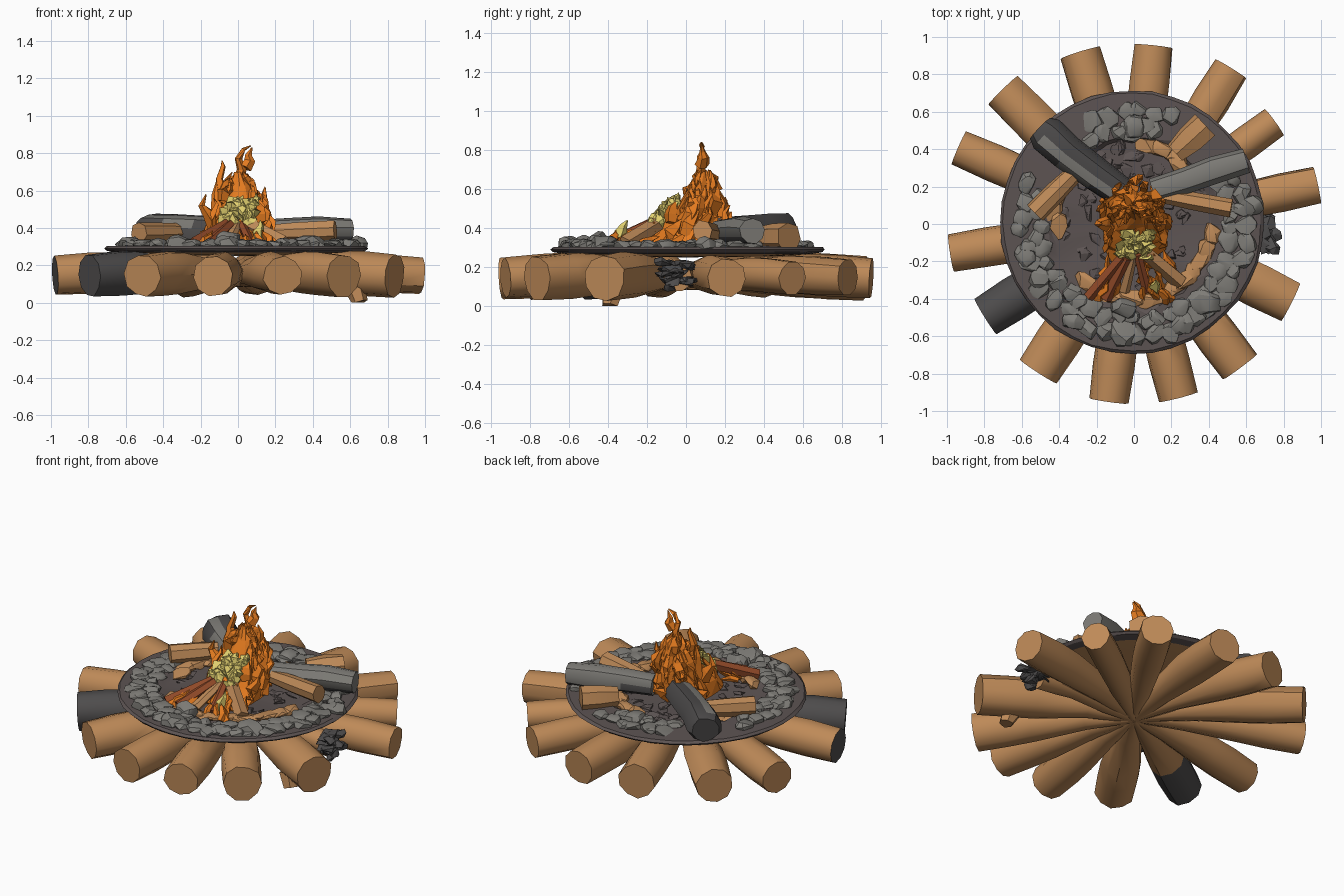
import bpy, bmesh, math, random
from mathutils import Vector

if "Cube" in bpy.data.objects:
    bpy.data.objects.remove(bpy.data.objects["Cube"])

random.seed(7)
R = random.uniform


def material(name, r, g, b):
    m = bpy.data.materials.new(name)
    lin = [((c / 255 + 0.055) / 1.055) ** 2.4 for c in (r, g, b)]
    m.diffuse_color = (*lin, 1)
    m.use_nodes = True
    m.node_tree.nodes["Principled BSDF"].inputs["Base Color"].default_value = m.diffuse_color
    return m


WOOD = material("wood", 190, 138, 88)
RED = material("ember_wood", 150, 76, 42)
CHAR = material("charcoal", 78, 76, 76)
ASH = material("ash", 92, 83, 82)
STONE = material("stone", 126, 124, 119)
FLAME = material("flame_orange", 230, 124, 32)
YELLOW = material("flame_yellow", 228, 210, 112)


def finish(name, bm, *mats, smooth=0):
    bmesh.ops.recalc_face_normals(bm, faces=bm.faces)
    me = bpy.data.meshes.new(name)
    bm.to_mesh(me)
    bm.free()
    ob = bpy.data.objects.new(name, me)
    bpy.context.collection.objects.link(ob)
    for m in mats:
        me.materials.append(m)
    if smooth:
        me.shade_smooth()
        me.set_sharp_from_angle(angle=math.radians(smooth))
    return ob


def tube(bm, path, radii, sides=9, jitter=0.0):
    """Faceted capped tube through path."""
    path = [Vector(p) for p in path]
    rings, phase = [], R(0, 6)
    wob = [1 + R(-jitter, jitter) for _ in range(sides)]
    for i, (p, r) in enumerate(zip(path, radii)):
        d = (path[min(i + 1, len(path) - 1)] - path[max(i - 1, 0)]).normalized()
        ref = Vector((0, 0, 1)) if abs(d.z) < 0.8 else Vector((0, 1, 0))
        u = d.cross(ref).normalized()
        v = u.cross(d)
        ring = []
        for k in range(sides):
            a = phase + 2 * math.pi * k / sides
            rr = r * wob[k] * (1 + R(-jitter, jitter) * 0.5)
            ring.append(bm.verts.new(p + (u * math.cos(a) + v * math.sin(a)) * rr))
        rings.append(ring)
    for a, b in zip(rings, rings[1:]):
        for k in range(sides):
            j = (k + 1) % sides
            bm.faces.new((a[k], a[j], b[j], b[k]))
    bm.faces.new(rings[0])
    bm.faces.new(rings[-1])


def rock(bm, c, size, turn=0.0, n=16):
    """Angular stone: convex hull of random points on a squashed ball."""
    vs = []
    for _ in range(n):
        p = Vector((R(-1, 1), R(-1, 1), R(-1, 1))).normalized()
        x, y = p.x * size[0], p.y * size[1]
        vs.append(bm.verts.new((c[0] + x * math.cos(turn) - y * math.sin(turn),
                                c[1] + x * math.sin(turn) + y * math.cos(turn),
                                c[2] + p.z * size[2])))
    res = bmesh.ops.convex_hull(bm, input=vs)
    junk = set(res["geom_interior"]) | set(res["geom_unused"])
    bmesh.ops.delete(bm, geom=[g for g in junk if isinstance(g, bmesh.types.BMVert)], context='VERTS')


def polar(r, deg, z):
    return (r * math.cos(math.radians(deg)), r * math.sin(math.radians(deg)), z)


# Radial base logs: angle, length, end radius
logs = [(12, 1.0, .107), (36, .927, .088), (58, .977, .105), (84, .955, .11), (107.3, .96, .115),
        (134.6, 1.0, .115), (156.5, 1.02, .108), (189, .99, .112), (212, .935, .118),
        (237, .94, .118), (262, .955, .114), (284.5, .955, .112), (306.5, .95, .118),
        (333.5, .935, .12), (357, .7, .07)]
for i, (ang, ln, rad) in enumerate(logs):
    bm = bmesh.new()
    tube(bm, [polar(.0, ang, .125), polar(.3 * ln, ang, .16), polar(.64 * ln, ang, .165),
              polar(.8 * ln, ang, .157), polar(ln, ang, .145)],
         [.04, .076, rad * .97, rad, rad * .96], 10, .05)
    for f in bm.faces:
        c = f.calc_center_median()
        r = math.hypot(c.x, c.y)
        if (ang == 212 and r > .66) or (ang == 189 and r > .95):
            f.material_index = 1
    finish(f"base_log_{i + 1}", bm, WOOD, CHAR, smooth=46)

# Broken chip under one log, reaching the ground
bm = bmesh.new()
tube(bm, [(.62, -.37, .09), (.65, -.39, .0)], [.06, .045], 6)
for v in bm.verts:
    v.co.z = max(v.co.z, 0)
finish("log_chip", bm, WOOD)

# Burnt-out end of the short log
bm = bmesh.new()
for _ in range(26):
    rock(bm, (R(.67, .74), R(-.13, .02), R(.1, .23)), (R(.04, .06), R(.04, .07), R(.018, .035)), R(0, 3), 12)
finish("burnt_log_end", bm, CHAR)

# Fire bed: ash plate with a raised rim, wooden underneath
bm = bmesh.new()
prof = [(.0, .25), (.45, .255), (.64, .268), (.69, .277), (.705, .29), (.69, .303), (.47, .31), (.43, .286), (.0, .28)]
N = 40
rows = []
for r, z in prof:
    if r == 0:
        rows.append([bm.verts.new((-.01, .01, z))] * N)
    else:
        w = .03 if .42 < r < .5 and z > .27 else .004
        ring = []
        for k in range(N):
            q, a = r + R(-w, w), k * math.tau / N
            ring.append(bm.verts.new((-.01 + q * math.cos(a), .01 + q * math.sin(a), z)))
        rows.append(ring)
for i, (a, b) in enumerate(zip(rows, rows[1:])):
    for k in range(N):
        j = (k + 1) % N
        f = bm.faces.new(list(dict.fromkeys((a[k], a[j], b[j], b[k]))))
        f.material_index = 1 if i < 2 else 0
finish("fire_bed", bm, ASH, WOOD, smooth=25)

# Stone ring, leaving gaps where the charred logs rest
bm = bmesh.new()
for deg in range(0, 360, 8):
    if 116 < deg < 160 or 34 < deg < 66:
        continue
    for r in (.6, .515):
        s = R(.048, .072)
        a = deg + (4 if r < .55 else 0) + R(-2, 2)
        rock(bm, polar(r + R(-.02, .02), a, .312), (s, s * R(.7, 1.1), R(.02, .036)), R(0, 3), 26)
for x, y, s, h in [(-.06, -.58, .09, .05), (.38, -.42, .095, .055), (-.05, -.45, .08, .075), (.28, -.53, .06, .03),
                   (0, .52, .08, .05), (.63, .1, .07, .045), (-.58, -.17, .07, .045), (-.32, -.52, .07, .05)]:
    rock(bm, (x, y, .315), (s, s * .8, h), R(0, 3), 30)
finish("stone_ring", bm, STONE, smooth=25)

# Cinders scattered in the pit
bm = bmesh.new()
for _ in range(60):
    rock(bm, polar(R(.2, .44), R(0, 360), .287), (R(.025, .06), R(.025, .05), R(.008, .02)), R(0, 3), 10)
finish("cinders", bm, ASH)

# Large charred logs resting on the rim
bm = bmesh.new()
tube(bm, [(-.5, .51, .375), (-.47, .48, .38), (-.36, .38, .385), (-.2, .26, .38), (-.03, .14, .375)],
     [.08, .1, .094, .09, .08], 10, .09)
for f in bm.faces:
    c = f.calc_center_median()
    f.material_index = 1 if c.z > .42 and c.x * .8 + c.y < .1 and c.x > -.46 else 0
finish("charred_log_left", bm, CHAR, STONE, smooth=35)
bm = bmesh.new()
tube(bm, [(.6, .34, .385), (.43, .29, .388), (.28, .235, .385), (.1, .18, .38)], [.068, .076, .072, .065], 9, .07)
for f in bm.faces:
    c = f.calc_center_median()
    f.material_index = 1 if c.z < .37 else 0
finish("charred_log_right", bm, STONE, CHAR, smooth=35)

# Smaller unburnt wood in the pit
for name, a, b, r in [("split_log_left", (-.53, .06, .375), (-.29, .3, .38), .058),
                      ("split_log_right", (.52, .085, .385), (.1, .16, .37), .055),
                      ("split_log_back", (.38, .53, .35), (.22, .38, .35), .08)]:
    bm = bmesh.new()
    a, b = Vector(a), Vector(b)
    tube(bm, [a, a.lerp(b, .5), b], [r, r * .95, r * .75], 7, .1)
    finish(name, bm, WOOD, smooth=30)

# Kindling leaning into the fire
for i, (x, y, tx, r, m) in enumerate([(-.24, -.39, -.06, .038, RED), (-.15, -.4, -.04, .036, RED),
                                      (-.05, -.36, 0, .03, WOOD), (.25, -.31, .05, .045, WOOD),
                                      (.07, -.36, .02, .028, RED)]):
    bm = bmesh.new()
    tube(bm, [(x, y, .315), (tx, y * .45, .42)], [r, r * .8], 5, .15)
    finish(f"kindling_{i + 1}", bm, m)

# Wood scraps around the pit edge
bm = bmesh.new()
for deg in (-128, -118, -106, -92, -78, -66, -56, -47, -38, -29, -20, -8, 44, 52, 60, 70, 80, 148, 158, 168, 180):
    rock(bm, polar(R(.39, .44), deg, .303), (.05, .085, .034), math.radians(deg), 18)
finish("wood_scraps", bm, WOOD, smooth=25)


def tongue(bm, base, tip, w, bend=.03):
    """Curling four-sided flame spike."""
    base, tip = Vector(base), Vector(tip)
    path = [base.lerp(tip, t) + Vector((R(-bend, bend), R(-bend, bend), 0)) * (t * 4 * (1 - t) + .1)
            for t in (0, .4, .75, 1)]
    tube(bm, path, [w * .8, w, w * .6, .003], 4, .35)


# Flame silhouette: height, x centre, y centre, x half-width, y half-width
levels = [(.3, 0, -.02, .22, .26), (.38, 0, .0, .19, .22), (.46, 0, .03, .155, .17),
          (.54, .01, .06, .12, .12), (.62, .01, .08, .07, .08), (.7, 0, .08, .025, .03)]


def shell(z, a, k=1.0):
    z = min(max(z, .3), .699)
    for lo, hi in zip(levels, levels[1:]):
        if z <= hi[0]:
            t = (z - lo[0]) / (hi[0] - lo[0])
            _, cx, cy, rx, ry = [p + (q - p) * t for p, q in zip(lo, hi)]
            return Vector((cx + k * rx * math.cos(a), cy + k * ry * math.sin(a), z))


bm = bmesh.new()
# solid jagged core
M = 12
rings = [[bm.verts.new(shell(l[0], k * math.tau / M, R(.65, .95))) for k in range(M)] for l in levels]
for a, b in zip(rings, rings[1:]):
    for k in range(M):
        j = (k + 1) % M
        bm.faces.new((a[k], a[j], b[j]))
        bm.faces.new((a[k], b[j], b[k]))
# tongues over the core, sparing the yellow heart at the front
for _ in range(80):
    a, z = R(0, math.tau), .31 + .3 * R(0, 1) ** 1.3
    if math.sin(a) < -.72 and z > .32:
        continue
    h = R(.1, .19)
    tongue(bm, shell(z, a, .85), shell(z + h, a + R(-.3, .3), R(1.0, 1.35)), R(.02, .04), .02)
# low licks spreading at the front
for _ in range(24):
    x, y = R(-.23, .23), R(-.43, -.24)
    tongue(bm, (x, y, .31), (x * .75, y + R(.05, .13), R(.35, .4)), R(.016, .03), .015)
finish("flame", bm, FLAME)

# Tall curling tips
bm = bmesh.new()
for path in ([(0, .08, .55), (-.01, .08, .64), (.02, .08, .71), (.0, .075, .77), (.03, .08, .82), (.07, .08, .84)],
             [(.04, .08, .72), (.065, .09, .76), (.055, .085, .79), (.075, .08, .83)],
             [(-.04, .06, .5), (-.08, .06, .6), (-.1, .07, .66), (-.08, .08, .73), (-.085, .08, .76)],
             [(-.1, .03, .42), (-.11, .04, .52), (-.12, .05, .58), (-.11, .06, .66)],
             [(.08, .06, .45), (.11, .08, .52), (.14, .1, .57), (.145, .1, .62)],
             [(-.12, .0, .42), (-.16, 0, .48), (-.19, 0, .52), (-.17, 0, .58)],
             [(.03, .12, .5), (.05, .14, .58), (.06, .14, .64), (.05, .13, .69)]):
    n = len(path)
    tube(bm, path, [.036 * (1 - i / (n - 1)) ** .8 + .003 for i in range(n)], 5, .3)
finish("flame_tips", bm, FLAME)

# Hot yellow heart: leaning jagged mass with flickers on the front slope
bm = bmesh.new()
for _ in range(24):
    x, z = R(-.075, .09), R(.4, .54)
    rock(bm, (x, -.225 + (z - .37) * 1.0 + abs(x) * .2, z), (.05, .035, .055), R(-.6, .6), 9)
for _ in range(10):
    x, z = R(-.07, .1), R(.42, .51)
    y = -.23 + (z - .37) + abs(x) * .2
    tongue(bm, (x, y, z), (x * .9 + .02, y + .04, z + R(.06, .09)), R(.025, .035), .015)
tongue(bm, (.12, -.35, .33), (.12, -.3, .44), .03, .01)
finish("flame_heart", bm, YELLOW)
